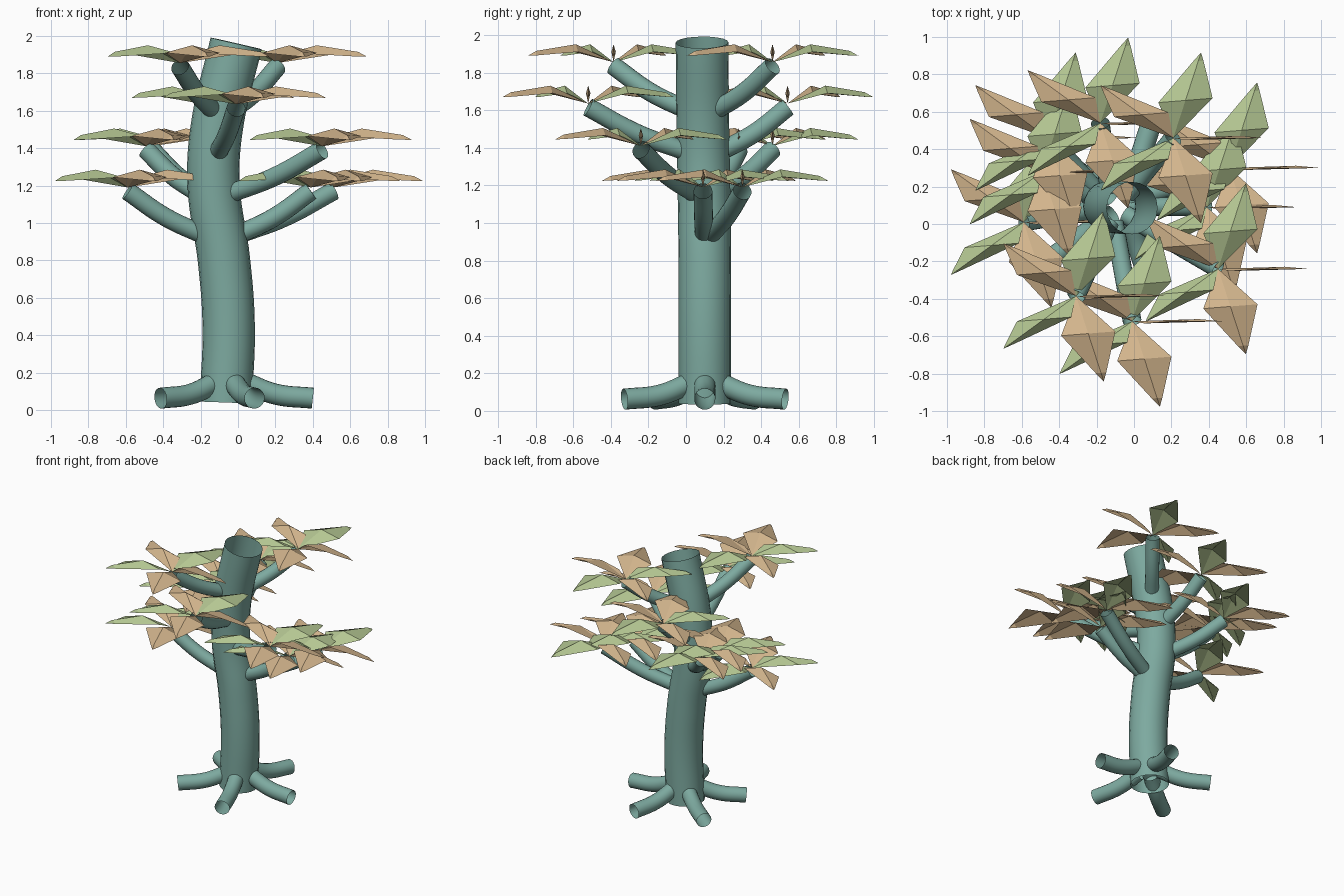
import bpy
import math
from mathutils import Vector

cube = bpy.data.objects.get("Cube")
if cube:
    bpy.data.objects.remove(cube)


def material(name, colour):
    mat = bpy.data.materials.new(name)
    mat.use_nodes = True
    mat.diffuse_color = (*colour, 1)
    mat.node_tree.nodes["Principled BSDF"].inputs["Base Color"].default_value = (*colour, 1)
    return mat


BARK = material("teal_bark", (0.205, 0.40, 0.35))
GREEN = material("leaf_green", (0.46, 0.57, 0.29))
TAN = material("leaf_tan", (0.66, 0.47, 0.27))


def add(name, mesh, mat, location=(0, 0, 0)):
    obj = bpy.data.objects.new(name, mesh)
    obj.location = location
    bpy.context.collection.objects.link(obj)
    if not mesh.materials:
        mesh.materials.append(mat)
    return obj


def tube(name, points, radius):
    """Open-ended smooth tube along a curved path."""
    curve = bpy.data.curves.new(name + "_path", "CURVE")
    curve.dimensions = "3D"
    curve.bevel_depth = radius
    curve.bevel_resolution = 8
    curve.resolution_u = 8
    spline = curve.splines.new("BEZIER")
    spline.bezier_points.add(len(points) - 1)
    for knot, co in zip(spline.bezier_points, points):
        knot.co = co
        knot.handle_left_type = knot.handle_right_type = "AUTO"
    path = bpy.data.objects.new(name + "_path", curve)
    bpy.context.collection.objects.link(path)
    graph = bpy.context.evaluated_depsgraph_get()
    mesh = bpy.data.meshes.new_from_object(path.evaluated_get(graph))
    bpy.data.objects.remove(path)
    mesh.materials.clear()
    for poly in mesh.polygons:
        poly.use_smooth = True
    return add(name, mesh, BARK)


# Trunk: one gently swaying tube
TRUNK = [Vector(p) for p in (
    (-0.065, 0.10, 0.04), (-0.05, 0.10, 0.45), (-0.075, 0.10, 0.8),
    (-0.13, 0.095, 1.2), (-0.115, 0.09, 1.5), (-0.01, 0.085, 1.96))]
tube("trunk", TRUNK, 0.14)


def trunk_at(z):
    for a, b in zip(TRUNK, TRUNK[1:]):
        if z <= b.z:
            return a.lerp(b, (z - a.z) / (b.z - a.z))
    return TRUNK[-1].copy()


# Roots: five, evenly spread around the foot
for i in range(5):
    angle = math.tau * i / 5
    out = Vector((math.cos(angle), math.sin(angle), 0))
    foot = Vector((-0.05, 0.10, 0))
    tube(f"root_{i + 1}",
         [foot + out * r + Vector((0, 0, z))
          for r, z in ((0.08, 0.15), (0.25, 0.085), (0.45, 0.063))], 0.056)


# Leaf: ridged diamond whose width always runs along x
# sections: distance along leaf, half width, ridge height, edge height
SECTIONS = ((0.44, 0.145, 0.095, 0.055), (0.9, 0.028, 0.06, 0.036))


def leaf_mesh(angle):
    axis = Vector((math.cos(angle), math.sin(angle), 0)) * 0.48
    side = Vector((1, 0.08, 0))
    verts = [Vector((0, 0, 0))]
    for t, half, ridge, edge in SECTIONS:
        mid = axis * t
        verts += [mid - side * half + Vector((0, 0, edge)),
                  mid + Vector((0, 0, ridge)),
                  mid + side * half + Vector((0, 0, edge))]
    verts.append(axis + Vector((0, 0, 0.034)))
    faces = [(0, 2, 1), (0, 3, 2), (1, 2, 5, 4), (2, 3, 6, 5), (4, 5, 7), (5, 6, 7)]
    if axis.y < 0:
        faces = [f[::-1] for f in faces]
    mesh = bpy.data.meshes.new("leaf")
    mesh.from_pydata(verts, [], faces)
    return mesh


LEAVES = [(leaf_mesh(math.tau * i / 5), mat)
          for i, mat in enumerate((TAN, GREEN, TAN, GREEN, TAN))]

# Branch tips, lowest tier first
TIPS = (
    (-0.59, 0.01, 1.19), (0.51, 0.30, 1.19), (0.39, 0.09, 1.19),
    (-0.49, 0.28, 1.41), (-0.46, 0.46, 1.41), (0.45, -0.24, 1.41),
    (-0.01, -0.52, 1.635), (-0.18, 0.54, 1.635),
    (-0.31, -0.385, 1.855), (0.21, 0.46, 1.855))

for n, tip in enumerate(TIPS, 1):
    tip = Vector(tip)
    start = trunk_at(tip.z - 0.255)
    out = (tip - start) * Vector((1, 1, 0))
    start += out.normalized() * 0.09
    end = tip - Vector((0, 0, 0.02))
    middle = start.lerp(end, 0.5) - Vector((0, 0, 0.022))
    tube(f"branch_{n}", [start, middle, end], 0.05)
    for k, (mesh, mat) in enumerate(LEAVES, 1):
        add(f"leaf_{n}_{k}", mesh, mat, tip)
